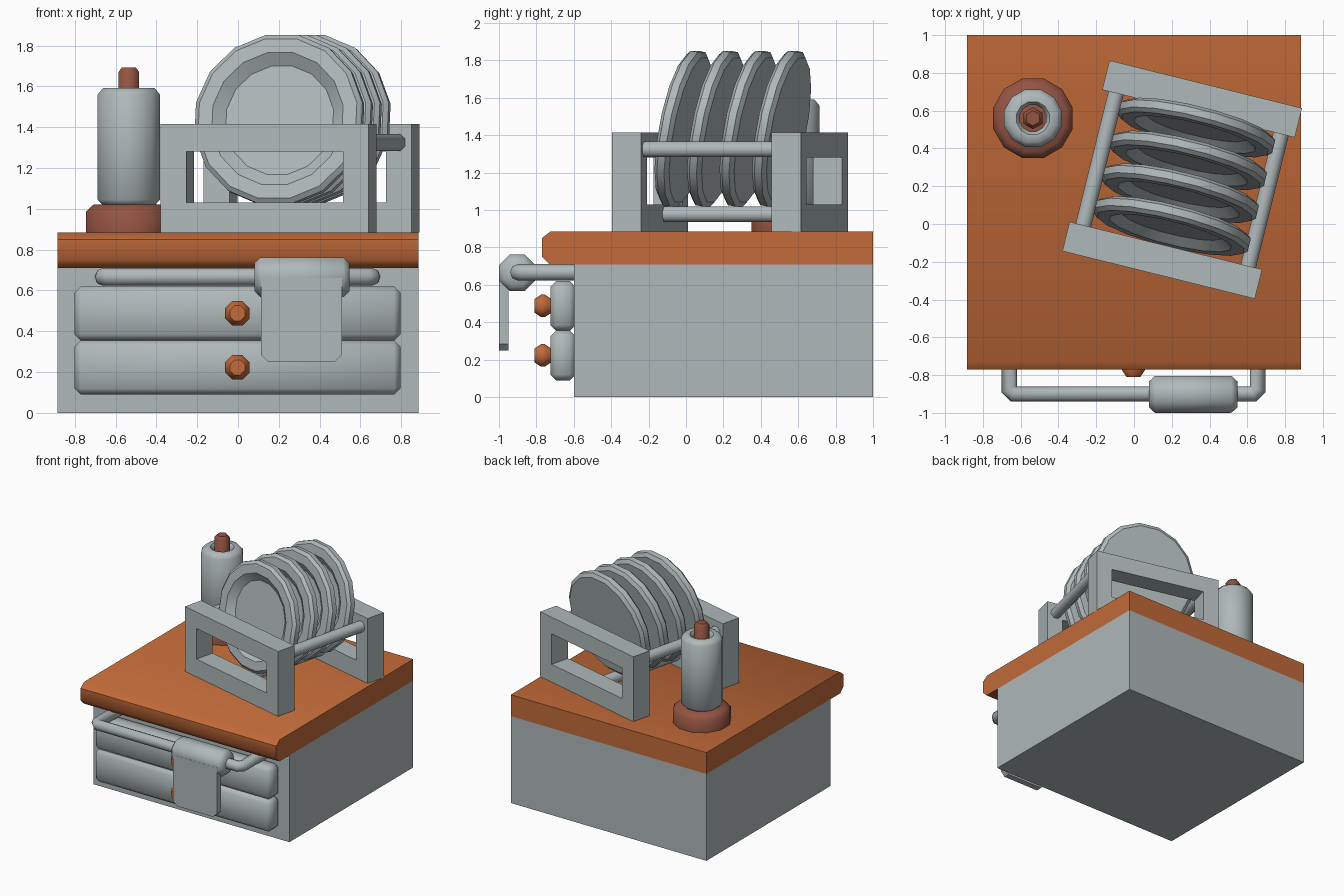
import bpy, bmesh, math
from mathutils import Matrix

if "Cube" in bpy.data.objects:
    bpy.data.objects.remove(bpy.data.objects["Cube"])

def material(name, rgb):
    m = bpy.data.materials.new(name)
    m.diffuse_color = (*rgb, 1)
    m.use_nodes = True
    m.node_tree.nodes["Principled BSDF"].inputs["Base Color"].default_value = m.diffuse_color
    return m

GREY = material("pale_grey", (0.43, 0.48, 0.49))
ORANGE = material("warm_orange", (0.54, 0.145, 0.04))
BROWN = material("brown", (0.29, 0.088, 0.055))
R, T = Matrix.Rotation, Matrix.Translation

def finish(name, bm, mat, mtx=Matrix(), smooth=50, bevel=0):
    """Turn a bmesh into a named object, with chamfers and smooth shading."""
    if bevel:
        bmesh.ops.bevel(bm, geom=bm.edges[:], offset=bevel, segments=1,
                        affect='EDGES', profile=0.5)
    bmesh.ops.remove_doubles(bm, verts=bm.verts, dist=1e-5)
    bmesh.ops.recalc_face_normals(bm, faces=bm.faces)
    bm.transform(mtx)
    me = bpy.data.meshes.new(name)
    bm.to_mesh(me)
    bm.free()
    me.materials.append(mat)
    if smooth:
        me.shade_smooth()
        me.set_sharp_from_angle(angle=math.radians(smooth))
    ob = bpy.data.objects.new(name, me)
    bpy.context.collection.objects.link(ob)
    return ob

def box(name, lo, hi, mat, bevel=0, mtx=Matrix()):
    bm = bmesh.new()
    bmesh.ops.create_cube(bm, size=1)
    for v in bm.verts:
        v.co = [(a + b) / 2 + c * (b - a) for a, b, c in zip(lo, hi, v.co)]
    return finish(name, bm, mat, mtx, 50 if bevel else 0, bevel)

def prism(name, profile, axis, a, b, mat, smooth=50):
    """Extrude a 2D profile along x (points y,z) or y (points x,z)."""
    bm = bmesh.new()
    put = (lambda p, t: (t, *p)) if axis == 'x' else (lambda p, t: (p[0], t, p[1]))
    r0 = [bm.verts.new(put(p, a)) for p in profile]
    r1 = [bm.verts.new(put(p, b)) for p in profile]
    bm.faces.new(r0)
    bm.faces.new(r1)
    for i in range(len(r0)):
        j = (i + 1) % len(r0)
        bm.faces.new((r0[i], r0[j], r1[j], r1[i]))
    return finish(name, bm, mat, Matrix(), smooth)

def lathe(name, profile, n, mat, mtx, closed=False, smooth=50):
    """Spin (radius, height) points about z into n flat sides."""
    bm = bmesh.new()
    rings = []
    for r, z in profile:
        if r == 0:
            rings.append([bm.verts.new((0, 0, z))] * n)
        else:
            rings.append([bm.verts.new((r * math.cos((i + .5) * math.tau / n),
                                        r * math.sin((i + .5) * math.tau / n), z))
                          for i in range(n)])
    pairs = list(zip(rings, rings[1:])) + ([(rings[-1], rings[0])] if closed else [])
    for p, q in pairs:
        for i in range(n):
            j = (i + 1) % n
            bm.faces.new(list(dict.fromkeys((p[i], p[j], q[j], q[i]))))
    return finish(name, bm, mat, mtx, smooth)

# Cabinet and countertop with a chamfered front edge
box("cabinet", (-.885, -.6, 0), (.885, 1, .71), GREY)
prism("countertop", [(1, .71), (1, .885), (-.725, .885), (-.77, .85),
                     (-.77, .75), (-.73, .71)], 'x', -.885, .885, ORANGE)

# Drawers and knobs
for i, z in enumerate((.09, .355)):
    box(f"drawer_{i + 1}", (-.8, -.725, z), (.795, -.59, z + .265), GREY, .03)
    lathe(f"drawer_knob_{i + 1}", [(0, 0), (.04, 0), (.065, .035), (.065, .055), (.04, .09), (0, .09)],
          8, ORANGE, T((-.003, -.72, z + .133)) @ R(math.pi / 2, 4, 'X'), smooth=40)

# Towel rail swept along a bracket-shaped path
cu = bpy.data.curves.new("rail_path", 'CURVE')
cu.dimensions = '3D'
cu.fill_mode = 'FULL'
cu.bevel_depth = .044
cu.bevel_resolution = 2
path = [(-.66, -.59), (-.66, -.875), (-.635, -.9), (.63, -.9), (.655, -.875), (.655, -.59)]
sp = cu.splines.new('POLY')
sp.points.add(len(path) - 1)
for p, (x, y) in zip(sp.points, path):
    p.co = (x, y, .667, 1)
tmp = bpy.data.objects.new("rail_helper", cu)
bpy.context.collection.objects.link(tmp)
bm = bmesh.new()
bm.from_mesh(bpy.data.meshes.new_from_object(tmp))
bpy.data.objects.remove(tmp)
finish("towel_rail", bm, GREY)

# Towel: thick fold around the rail and a hanging sheet
lathe("towel_fold", [(0, 0), (.075, 0), (.105, .03), (.105, .437), (.075, .467), (0, .467)], 8, GREY,
      T((.08, -.902, .665)) @ R(math.pi / 2, 4, 'Y'))
prism("towel_sheet", [(.112, .66), (.112, .285), (.147, .25), (.475, .25), (.51, .285), (.51, .66)],
      'y', -1, -.95, GREY, 30)

# Paper roll holder
spot = T((-.535, .56, 0))
lathe("roll_base", [(0, .88), (.218, .88), (.218, .985), (.18, 1.02), (0, 1.02)], 12, BROWN, spot)
lathe("paper_roll", [(.13, 1.015), (.158, 1.045), (.158, 1.56), (.13, 1.592), (.09, 1.592),
                     (.072, 1.57), (.072, 1.015)], 12, GREY, spot, closed=True)
lathe("roll_peg", [(0, 1.0), (.058, 1.0), (.058, 1.67), (.04, 1.692), (0, 1.692)], 6, BROWN, spot)

# Dish rack, turned on the counter
rack = T((.255, .235, 0)) @ R(math.radians(-13.9), 4, 'Z')

def frame(name, y):
    bm = bmesh.new()
    def ring(hx, z0, z1, yy):
        return [bm.verts.new((x, yy, z)) for x, z in ((-hx, z0), (hx, z0), (hx, z1), (-hx, z1))]
    rings = [ring(.525, .885, 1.415, y - .08), ring(.525, .885, 1.415, y + .08),
             ring(.395, 1.03, 1.28, y + .08), ring(.395, 1.03, 1.28, y - .08)]
    for k in range(4):
        p, q = rings[k], rings[(k + 1) % 4]
        for i in range(4):
            j = (i + 1) % 4
            bm.faces.new((p[i], p[j], q[j], q[i]))
    sharp = [e for e in bm.edges if e.calc_face_angle(0) > .5]
    bmesh.ops.bevel(bm, geom=sharp, offset=.034, segments=1, affect='EDGES', profile=.5)
    finish(name, bm, GREY, rack)

frame("rack_front_frame", -.44)
frame("rack_back_frame", .44)
for name, x, z in (("rack_left_rail", -.45, 1.325), ("rack_right_rail", .45, 1.325),
                   ("rack_bottom_rail", 0, .978)):
    lathe(name, [(0, -.43), (.045, -.43), (.045, .43), (0, .43)], 8, GREY,
          rack @ T((x, 0, z)) @ R(math.pi / 2, 4, 'X'))

# Four leaning plates with sunken centres
plate = [(0, -.04), (.4, -.04), (.428, -.02), (.428, .02), (.405, .04), (.335, .04), (.275, -.005), (0, -.005)]
for i in range(4):
    lathe(f"plate_{i + 1}", plate, 16, GREY,
          rack @ T((.008, -.25 + .179 * i, 1.435)) @ R(math.radians(79.5), 4, 'X'), smooth=35)
